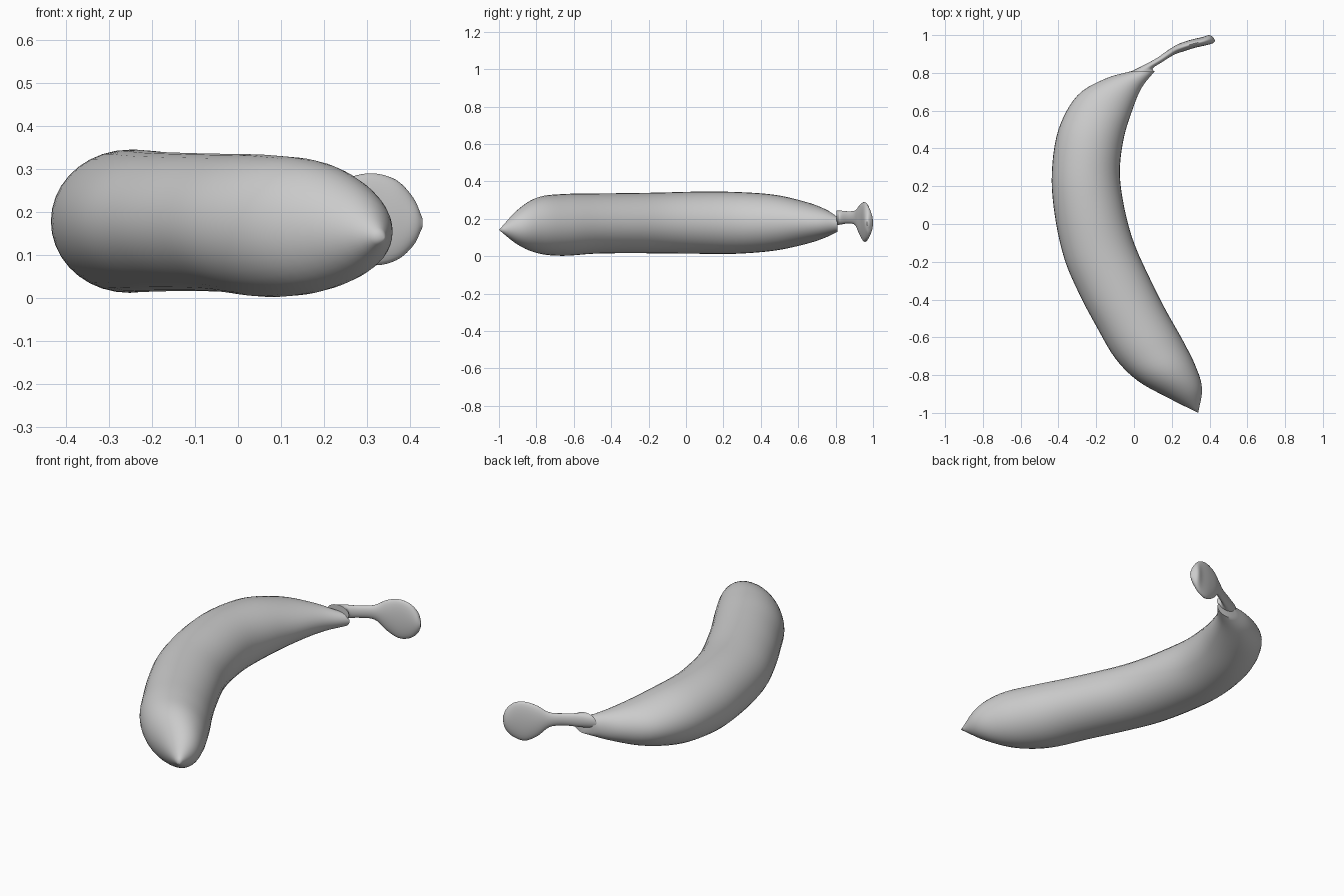
import bpy, bmesh, math
from mathutils import Vector

cube = bpy.data.objects.get("Cube")
if cube:
    bpy.data.objects.remove(cube, do_unlink=True)

grey = bpy.data.materials.new("plain grey")
grey.use_nodes = True
grey.diffuse_color = (0.6, 0.6, 0.6, 1)
grey.node_tree.nodes["Principled BSDF"].inputs["Base Color"].default_value = (0.6, 0.6, 0.6, 1)


def smooth_stations(stations, steps):
    """Catmull-Rom interpolation through the outline stations."""
    s = [Vector(p) for p in stations]
    s = [s[0] * 2 - s[1]] + s + [s[-1] * 2 - s[-2]]
    out = []
    for a, b, c, d in zip(s, s[1:], s[2:], s[3:]):
        for i in range(steps):
            t = i / steps
            out.append(0.5 * (2 * b + (c - a) * t + (2 * a - 5 * b + 4 * c - d) * t ** 2
                              + (3 * b - a - 3 * c + d) * t ** 3))
    return out + [s[-2]]


def loft(name, stations, sides=36, steps=5):
    """Skin elliptical sections given as left x,y, right x,y, low z, high z."""
    bm = bmesh.new()
    rings = []
    for lx, ly, rx, ry, z0, z1 in smooth_stations(stations, steps):
        left, right = Vector((lx, ly, 0)), Vector((rx, ry, 0))
        centre = (left + right) / 2 + Vector((0, 0, (z0 + z1) / 2))
        half, up = (right - left) / 2, Vector((0, 0, (z1 - z0) / 2))
        angles = [2 * math.pi * k / sides for k in range(sides)]
        rings.append([bm.verts.new(centre + half * math.cos(a) + up * math.sin(a)) for a in angles])
    for r, q in zip(rings, rings[1:]):
        for k in range(sides):
            j = (k + 1) % sides
            bm.faces.new((r[k], r[j], q[j], q[k]))
    bm.faces.new(rings[0])
    bm.faces.new(rings[-1])
    bmesh.ops.remove_doubles(bm, verts=bm.verts, dist=0.0005)
    bmesh.ops.recalc_face_normals(bm, faces=bm.faces)
    mesh = bpy.data.meshes.new(name)
    bm.to_mesh(mesh)
    bm.free()
    mesh.materials.append(grey)
    obj = bpy.data.objects.new(name, mesh)
    bpy.context.collection.objects.link(obj)
    bpy.ops.object.select_all(action='DESELECT')
    obj.select_set(True)
    bpy.context.view_layer.objects.active = obj
    bpy.ops.object.shade_smooth_by_angle(angle=math.radians(50))


# Curved fruit body, from the cut end to the pointed tip
loft("fruit_body", [
    (-.01, .81, .11, .81, .13, .21),
    (-.15, .77, .04, .72, .10, .25),
    (-.30, .68, -.01, .60, .065, .29),
    (-.40, .50, -.055, .45, .03, .328),
    (-.435, .27, -.075, .27, .013, .343),
    (-.42, .05, -.05, .08, .013, .345),
    (-.37, -.18, 0, -.10, .015, .34),
    (-.29, -.37, .08, -.28, .016, .337),
    (-.20, -.54, .165, -.45, .013, .335),
    (-.10, -.71, .255, -.61, .002, .332),
    (.02, -.83, .325, -.75, .015, .315),
    (.18, -.92, .36, -.87, .06, .25),
    (.34, -1, .34, -1, .14, .14)])

# Thin stem flaring into a flat paddle
loft("stem", [
    (-.02, .805, .11, .805, .165, .245),
    (.05, .84, .10, .825, .17, .243),
    (.12, .878, .15, .858, .175, .24),
    (.18, .92, .21, .895, .165, .245),
    (.235, .953, .265, .915, .11, .277),
    (.30, .975, .32, .932, .077, .29),
    (.36, .989, .375, .945, .087, .275),
    (.40, 1, .413, .955, .12, .235),
    (.424, .983, .43, .967, .16, .19)], sides=28)
